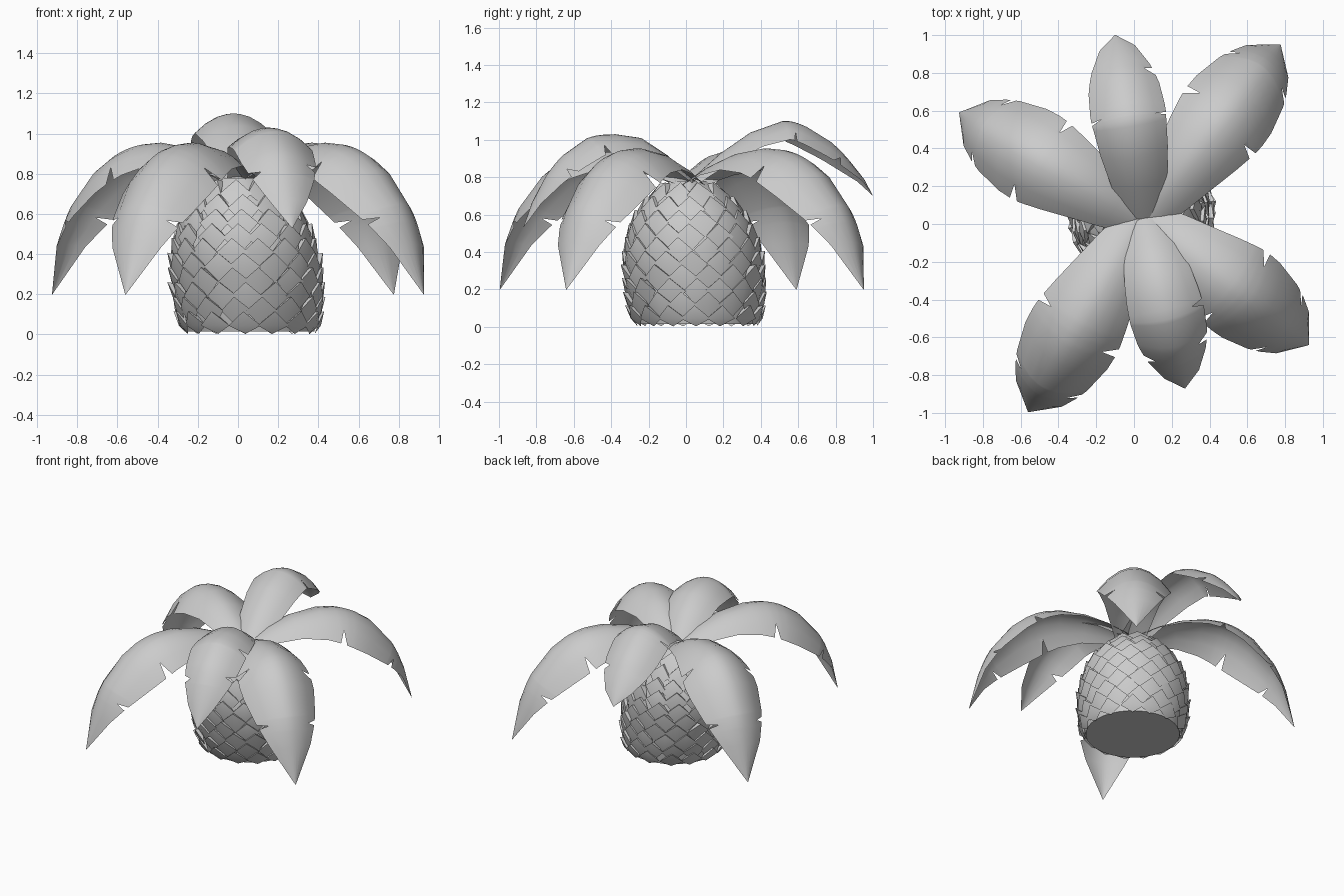
import bpy, math, random
from mathutils import Vector

if "Cube" in bpy.data.objects:
    bpy.data.objects.remove(bpy.data.objects["Cube"])

random.seed(4)


def make_object(name, verts, faces, smooth):
    mesh = bpy.data.meshes.new(name)
    mesh.from_pydata(verts, [], faces)
    mesh.update()
    obj = bpy.data.objects.new(name, mesh)
    bpy.context.collection.objects.link(obj)
    bpy.ops.object.select_all(action='DESELECT')
    obj.select_set(True)
    bpy.context.view_layer.objects.active = obj
    bpy.ops.object.shade_smooth_by_angle(angle=math.radians(smooth))
    return obj


def sample(values, t):
    """Smooth curve through evenly spaced values, t in 0..1."""
    n = len(values) - 1
    i = min(int(t * n), n - 1)
    f = t * n - i
    p1, p2 = values[i], values[i + 1]
    p0 = values[i - 1] if i > 0 else 2 * p1 - p2
    p3 = values[i + 2] if i + 2 <= n else 2 * p2 - p1
    return p1 + 0.5 * f * (p2 - p0 + f * (2 * p0 - 5 * p1 + 4 * p2 - p3 + f * (3 * (p1 - p2) + p3 - p0)))


# --- trunk: tapered, slightly leaning core ---
RADII = [.315, .34, .350, .350, .335, .295, .22, .10]
HEIGHT = 0.78


def trunk_point(a, z, out=0.0):
    z = min(max(z, 0.003), HEIGHT)
    k = z / HEIGHT
    r = sample(RADII, k) + out
    return Vector((.062 - .05 * k + r * math.cos(a), .06 - .045 * k + r * math.sin(a), z))


SEG, ROWS = 32, 14
verts, faces = [], []
for i in range(ROWS + 1):
    z = 0.015 + (HEIGHT - 0.015) * i / ROWS
    verts += [trunk_point(2 * math.pi * j / SEG, z) for j in range(SEG)]
for i in range(ROWS):
    for j in range(SEG):
        k = (j + 1) % SEG
        faces.append((i * SEG + j, i * SEG + k, (i + 1) * SEG + k, (i + 1) * SEG + j))
faces.append(tuple(reversed(range(SEG))))
faces.append(tuple(range(ROWS * SEG, (ROWS + 1) * SEG)))
make_object("trunk_core", verts, faces, 40)

# --- trunk scales: staggered rows of overlapping diamond plates ---
verts, faces = [], []
for row in range(10):
    z = 0.045 + row * 0.073
    r = sample(RADII, z / HEIGHT)
    n = max(9, round(2 * math.pi * r / 0.135))
    half = math.pi / n * 1.12
    for j in range(n):
        a = 2 * math.pi * (j + 0.5 * (row % 2)) / n + random.uniform(-.04, .04)
        lift = random.uniform(.032, .046)
        side = random.uniform(.018, .03)
        b = len(verts)
        verts += [trunk_point(a, z - .085, .004), trunk_point(a + half, z, side),
                  trunk_point(a, z + .07, lift), trunk_point(a - half, z, side),
                  trunk_point(a, z + .06, -.01), trunk_point(a, z, .028)]
        faces += [(b, b + 1, b + 5), (b + 1, b + 2, b + 5), (b + 2, b + 3, b + 5),
                  (b + 3, b, b + 5), (b + 1, b + 4, b + 2), (b + 2, b + 4, b + 3)]
make_object("trunk_scales", verts, faces, 50)

# --- leaves: ridge (distance, height) and half width along the length ---
BIG_R = [0, .14, .30, .48, .66, .83, .965, 1.05, 1.11]
BIG_Z = [.78, .86, .925, .955, .925, .82, .65, .45, .20]
BIG_W = [.10, .145, .185, .225, .25, .25, .215, .14, .0]
BACK_R = [0, .16, .32, .49, .62, .75, .85, .93, .98]
BACK_Z = [.79, .93, 1.04, 1.10, 1.07, .99, .89, .79, .70]
FRONT_R = [0, .14, .28, .42, .57, .70, .80, .87, .925]
FRONT_Z = [.79, .92, 1.01, 1.03, 1.01, .92, .80, .67, .53]
SLIM_W = [.11, .15, .18, .195, .20, .19, .155, .095, .0]
ACROSS = [-1, -.7, -.4, -.15, 0, .15, .4, .7, 1]


def leaf(name, base, tip, rs, zs, ws, notches):
    base, tip = Vector(base), Vector(tip)
    d = tip - base
    scale = d.length / rs[-1]
    d.normalize()
    side = Vector((-d.y, d.x, 0))
    along = Vector((d.x, d.y, 0))
    ts = {i / 8 for i in range(9)}
    for _, t in notches:
        ts |= {t - .022, t, t + .022}
    ts = sorted(ts)
    verts, faces = [], []
    for t in ts:
        t0, t1 = max(t - .01, 0), min(t + .01, 1)
        dr = (sample(rs, t1) - sample(rs, t0)) * scale
        dz = sample(zs, t1) - sample(zs, t0)
        normal = (along * -dz + Vector((0, 0, dr))).normalized()
        ridge = Vector((base.x, base.y, 0)) + along * sample(rs, t) * scale + Vector((0, 0, sample(zs, t)))
        w = max(sample(ws, t), .002)
        for v in ACROSS:
            if abs(v) == 1 and (v, t) in notches:
                v *= .71                      # torn notch in the edge
            verts.append(ridge + side * v * w - normal * 2.6 * (v * w) ** 2)
    m = len(ACROSS)
    for i in range(len(ts) - 1):
        for j in range(m - 1):
            q = i * m + j
            faces.append((q, q + m, q + m + 1, q + 1))
    make_object(name, verts, faces, 60)


CUTS = [(1, .53), (1, .79), (-1, .47), (-1, .78)]
for name, base, tip in (("leaf_back_right", (.06, .03), (.775, .95)),
                        ("leaf_front_right", (.06, .03), (.925, -.64)),
                        ("leaf_front_left", (.03, .03), (-.56, -.995)),
                        ("leaf_back_left", (.03, .03), (-.925, .59))):
    leaf(name, base, tip, BIG_R, BIG_Z, BIG_W, CUTS)
leaf("leaf_back", (.06, .03), (-.10, 1.0), BACK_R, BACK_Z, SLIM_W, [(1, .45), (-1, .43), (-1, .7)])
leaf("leaf_front", (.05, .03), (.27, -.87), FRONT_R, FRONT_Z, SLIM_W, [(1, .46), (1, .68), (-1, .72)])
